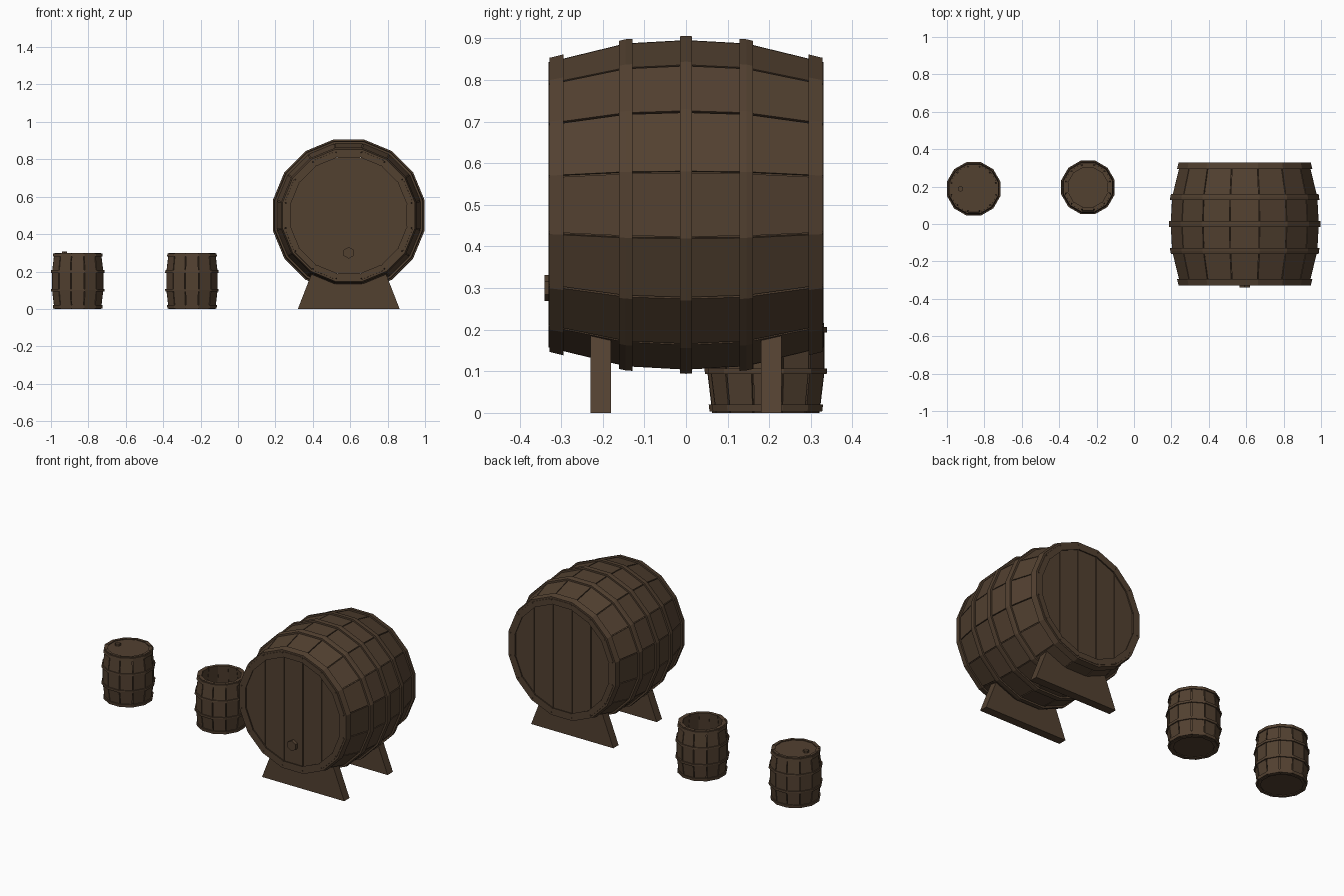
import bpy, bmesh, math
from mathutils import Matrix, Vector

if "Cube" in bpy.data.objects:
    bpy.data.objects.remove(bpy.data.objects["Cube"])

wood = bpy.data.materials.new("dark_brown_wood")
wood.diffuse_color = (0.085, 0.052, 0.030, 1)
wood.use_nodes = True
wood.node_tree.nodes["Principled BSDF"].inputs["Base Color"].default_value = wood.diffuse_color


def finish(bm, name, mat):
    """Turn a bmesh into a flat shaded object placed by a matrix."""
    bmesh.ops.recalc_face_normals(bm, faces=bm.faces)
    bm.transform(mat)
    me = bpy.data.meshes.new(name)
    bm.to_mesh(me)
    bm.free()
    me.materials.append(wood)
    ob = bpy.data.objects.new(name, me)
    bpy.context.collection.objects.link(ob)
    return ob


def ring(bm, n, apothem, z, start=0.5):
    r = apothem / math.cos(math.pi / n)
    return [bm.verts.new((r * math.cos((k + start) * 2 * math.pi / n),
                          r * math.sin((k + start) * 2 * math.pi / n), z)) for k in range(n)]


def lathe(bm, n, prof, closed=False):
    """Skin a list of (height, apothem) rings."""
    rings = [ring(bm, n, a, z) for z, a in prof]
    pairs = list(zip(rings, rings[1:]))
    if closed:
        pairs.append((rings[-1], rings[0]))
    for a, b in pairs:
        for k in range(n):
            j = (k + 1) % n
            bm.faces.new((a[k], a[j], b[j], b[k]))
    return rings


def prism(bm, n, apothem, z0, z1, start=0.5):
    a, b = ring(bm, n, apothem, z0, start), ring(bm, n, apothem, z1, start)
    bm.faces.new(a)
    bm.faces.new(b)
    for k in range(n):
        j = (k + 1) % n
        bm.faces.new((a[k], a[j], b[j], b[k]))


def apothem_at(prof, z):
    for (z0, a0), (z1, a1) in zip(prof, prof[1:]):
        if z <= z1:
            return a0 + (a1 - a0) * (z - z0) / (z1 - z0)
    return prof[-1][1]


def barrel(name, n, prof, thick, gap, hoops, lift, mat):
    # separate staves with thin gaps
    bm = bmesh.new()
    for k in range(n):
        rot = Matrix.Rotation(k * 2 * math.pi / n, 3, 'Z')
        loops = []
        for z, a in prof:
            w0 = a * math.tan(math.pi / n) - gap / 2
            w1 = (a - thick) * math.tan(math.pi / n) - gap / 2
            pts = [(a, -w0), (a, w0), (a - thick, w1), (a - thick, -w1)]
            loops.append([bm.verts.new(rot @ Vector((x, y, z))) for x, y in pts])
        for a, b in zip(loops, loops[1:]):
            for i in range(4):
                j = (i + 1) % 4
                bm.faces.new((a[i], a[j], b[j], b[i]))
        bm.faces.new(loops[0])
        bm.faces.new(loops[-1])
    finish(bm, name + "_staves", mat)
    # lining that closes the gaps
    bm = bmesh.new()
    lathe(bm, n, [(z, a - 0.009) for z, a in prof] + [(z, a - thick + 0.002) for z, a in reversed(prof)], True)
    finish(bm, name + "_lining", mat)
    # hoops following the belly
    bm = bmesh.new()
    for z0, z1 in hoops:
        zs = [z0, (z0 + z1) / 2, z1]
        out = [(z, apothem_at(prof, z) + lift) for z in zs]
        inn = [(z, apothem_at(prof, z) - 0.004) for z in reversed(zs)]
        lathe(bm, n, out + inn, True)
    finish(bm, name + "_hoops", mat)


def solid(name, mat, *prisms):
    bm = bmesh.new()
    for p in prisms:
        prism(bm, *p)
    finish(bm, name, mat)


# large barrel lying on its side, local z points to the front
big = Matrix.Translation((0.592, 0, 0.5)) @ Matrix.Rotation(math.pi / 2, 4, 'X')
big_prof = [(-0.33, 0.343), (-0.145, 0.388), (0, 0.396), (0.145, 0.388), (0.33, 0.343)]
barrel("large_barrel", 16, big_prof, 0.033, 0.005,
       [(-0.328, -0.294), (-0.161, -0.129), (-0.015, 0.015), (0.129, 0.161), (0.294, 0.328)], 0.010, big)

# planked heads at both ends
for name, z0, z1 in (("front_head", 0.295, 0.32), ("back_head", -0.32, -0.295)):
    bm = bmesh.new()
    for i in range(-2, 3):
        part = bmesh.new()
        prism(part, 16, 0.314, z0, z1)
        for side in (-1, 1):
            bmesh.ops.bisect_plane(part, geom=part.verts[:] + part.edges[:] + part.faces[:],
                                   plane_co=(i * 0.125 + side * 0.0605, 0, 0),
                                   plane_no=(side, 0, 0), clear_outer=True)
            bmesh.ops.holes_fill(part, edges=[e for e in part.edges if e.is_boundary], sides=0)
        tmp = bpy.data.meshes.new("plank")
        part.to_mesh(tmp)
        part.free()
        bm.from_mesh(tmp)
        bpy.data.meshes.remove(tmp)
    inner = 0.31
    prism(bm, 16, inner, z0 + 0.006, z1 - 0.006)
    finish(bm, name, big)
solid("large_bung", big @ Matrix.Translation((0, -0.2, 0)), (6, 0.027, 0.31, 0.34, 0.5))

# cradle feet
for name, y in (("front_foot", -0.205), ("back_foot", 0.205)):
    bm = bmesh.new()
    loops = [[bm.verts.new((x, y + d, z)) for x, z in
              ((-0.272, 0), (0.272, 0), (0.2, 0.185), (-0.2, 0.185))] for d in (-0.025, 0.025)]
    a, b = loops
    bm.faces.new(a)
    bm.faces.new(b)
    for i in range(4):
        j = (i + 1) % 4
        bm.faces.new((a[i], a[j], b[j], b[i]))
    finish(bm, name, Matrix.Translation((0.592, 0, 0)))

# two small upright barrels, one sealed and one open
small_prof = [(0, 0.125), (0.1, 0.137), (0.2, 0.137), (0.3, 0.125)]
small_hoops = [(0.003, 0.02), (0.093, 0.107), (0.193, 0.207), (0.28, 0.297)]
sealed = Matrix.Translation((-0.857, 0.188, 0))
opened = Matrix.Translation((-0.246, 0.196, 0))
barrel("sealed_barrel", 12, small_prof, 0.015, 0.005, small_hoops, 0.006, sealed)
barrel("open_barrel", 12, small_prof, 0.020, 0.005, small_hoops, 0.006, opened)
solid("sealed_barrel_heads", sealed, (12, 0.114, 0.005, 0.02), (12, 0.114, 0.28, 0.295))
solid("small_bung", sealed @ Matrix.Translation((-0.07, 0, 0)), (6, 0.014, 0.285, 0.308, 0.5))
solid("open_barrel_floor", opened, (12, 0.110, 0.005, 0.025))
